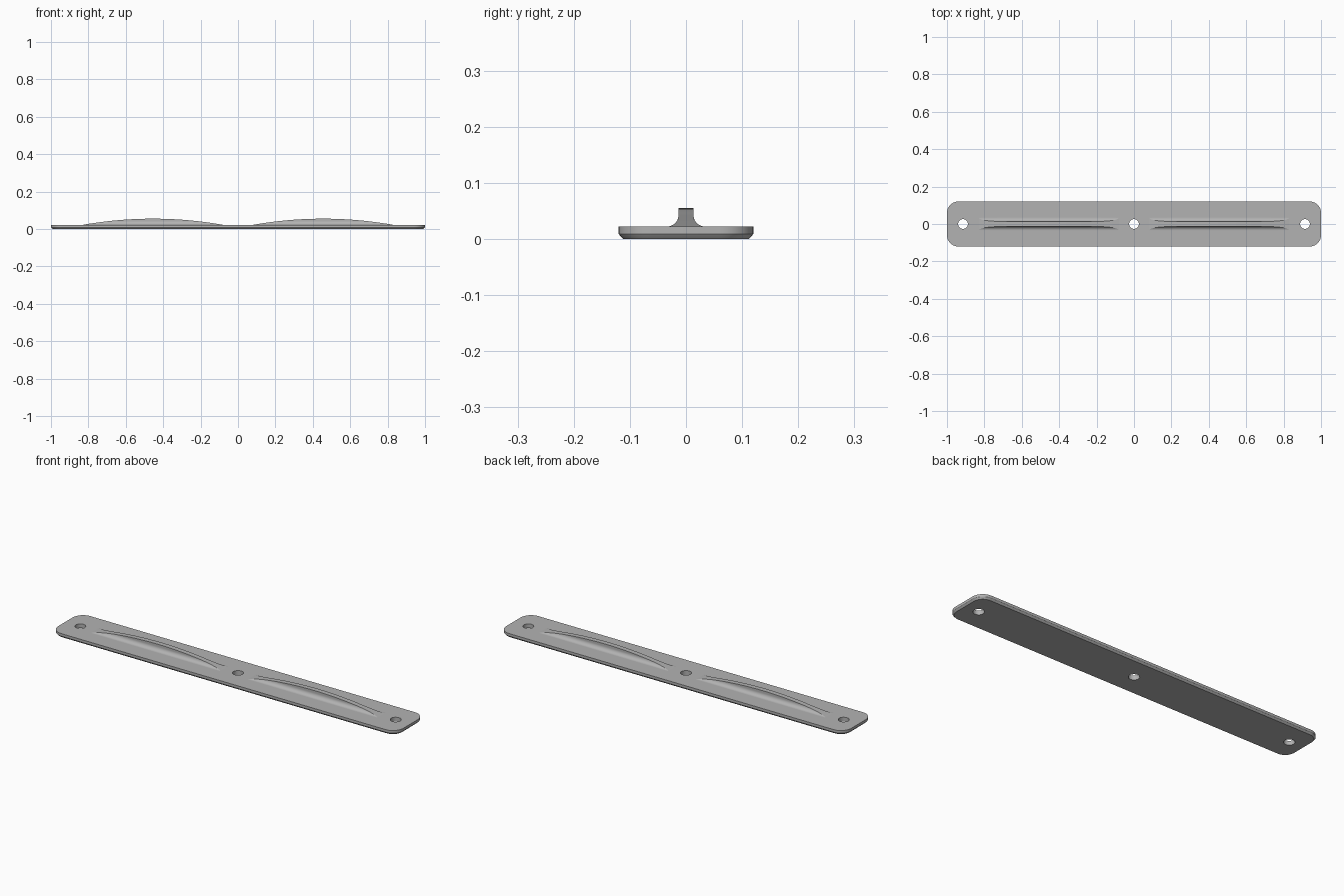
import bpy, bmesh, math

cube = bpy.data.objects.get("Cube")
if cube:
    bpy.data.objects.remove(cube, do_unlink=True)

LENGTH, WIDTH, THICK, CORNER = 1.0, 0.12, 0.022, 0.06   # half length, half width
HOLE_R, HOLE_X = 0.026, 0.914
RIDGE_X, RIDGE_HALF, RIDGE_H, RIDGE_Y = 0.455, 0.375, 0.033, 0.013
FILLET = 0.021

grey = bpy.data.materials.new("plain grey")
grey.use_nodes = True
colour = (0.45, 0.45, 0.45, 1)
grey.diffuse_color = colour
grey.node_tree.nodes["Principled BSDF"].inputs["Base Color"].default_value = colour


def loft(name, sections):
    """Join equal closed rings into a capped solid."""
    bm = bmesh.new()
    rings = [[bm.verts.new(p) for p in s] for s in sections]
    n = len(rings[0])
    for a, b in zip(rings, rings[1:]):
        for i in range(n):
            j = (i + 1) % n
            bm.faces.new((a[i], a[j], b[j], b[i]))
    bm.faces.new(rings[0][::-1])
    bm.faces.new(rings[-1])
    bmesh.ops.recalc_face_normals(bm, faces=bm.faces)
    mesh = bpy.data.meshes.new(name)
    bm.to_mesh(mesh)
    bm.free()
    mesh.materials.append(grey)
    obj = bpy.data.objects.new(name, mesh)
    bpy.context.collection.objects.link(obj)
    return obj


def circle(x, z):
    return [(x + HOLE_R * math.cos(t * math.tau / 40), HOLE_R * math.sin(t * math.tau / 40), z)
            for t in range(40)]


def outline(inset, z, steps=10):
    """Rounded rectangle pulled in by inset."""
    pts = []
    for q, (sx, sy) in enumerate(((1, 1), (-1, 1), (-1, -1), (1, -1))):
        for k in range(steps + 1):
            a = (q + k / steps) * math.pi / 2
            pts.append((sx * (LENGTH - CORNER) + (CORNER - inset) * math.cos(a),
                        sy * (WIDTH - CORNER) + (CORNER - inset) * math.sin(a), z))
    return pts


def ridge_section(x, h):
    """Flat-topped rib with filleted foot, cut off at height h."""
    reach = math.acos(max(0, 1 - h / FILLET))
    half = [(RIDGE_Y + FILLET, -0.002)]
    for k in range(11):
        a = reach * k / 10
        half.append((RIDGE_Y + FILLET * (1 - math.sin(a)), FILLET * (1 - math.cos(a))))
    half.append((half[-1][0], h))
    ring = half + [(-y, z) for y, z in reversed(half)]
    return [(x, y, THICK + z) for y, z in ring]


# Base plate with softened lower edge
plate = loft("base_plate", [outline(0.008, 0), outline(0.002, 0.006),
                            outline(0, 0.009), outline(0, THICK)])

# Screw holes
for i, x in enumerate((-HOLE_X, 0, HOLE_X)):
    cutter = loft(f"hole_cutter_{i}", [circle(x, -0.1), circle(x, 0.1)])
    cutter.hide_render = True
    cutter.hide_set(True)
    cut = plate.modifiers.new("screw_hole", "BOOLEAN")
    cut.operation, cut.solver, cut.object = "DIFFERENCE", "EXACT", cutter

# Apply the cuts and discard the cutters
bpy.context.view_layer.update()
cut_mesh = bpy.data.meshes.new_from_object(
    plate.evaluated_get(bpy.context.evaluated_depsgraph_get()))
plate.modifiers.clear()
plate.data = cut_mesh
for obj in [o for o in bpy.data.objects if o.name.startswith("hole_cutter")]:
    bpy.data.objects.remove(obj, do_unlink=True)

# Two arched ridges
radius = (RIDGE_HALF ** 2 + RIDGE_H ** 2) / (2 * RIDGE_H)
parts = [plate]
for name, side in (("right_ridge", -1), ("left_ridge", 1)):
    sections = []
    for k in range(49):
        u = -RIDGE_HALF * math.cos(math.pi * k / 48)
        h = max(0, RIDGE_H - radius + math.sqrt(radius ** 2 - u ** 2))
        sections.append(ridge_section(side * RIDGE_X + u, h))
    parts.append(loft(name, sections))

# Smooth shading with crisp edges
bpy.ops.object.select_all(action="DESELECT")
for obj in parts:
    obj.select_set(True)
bpy.context.view_layer.objects.active = plate
bpy.ops.object.shade_smooth_by_angle(angle=math.radians(30))
